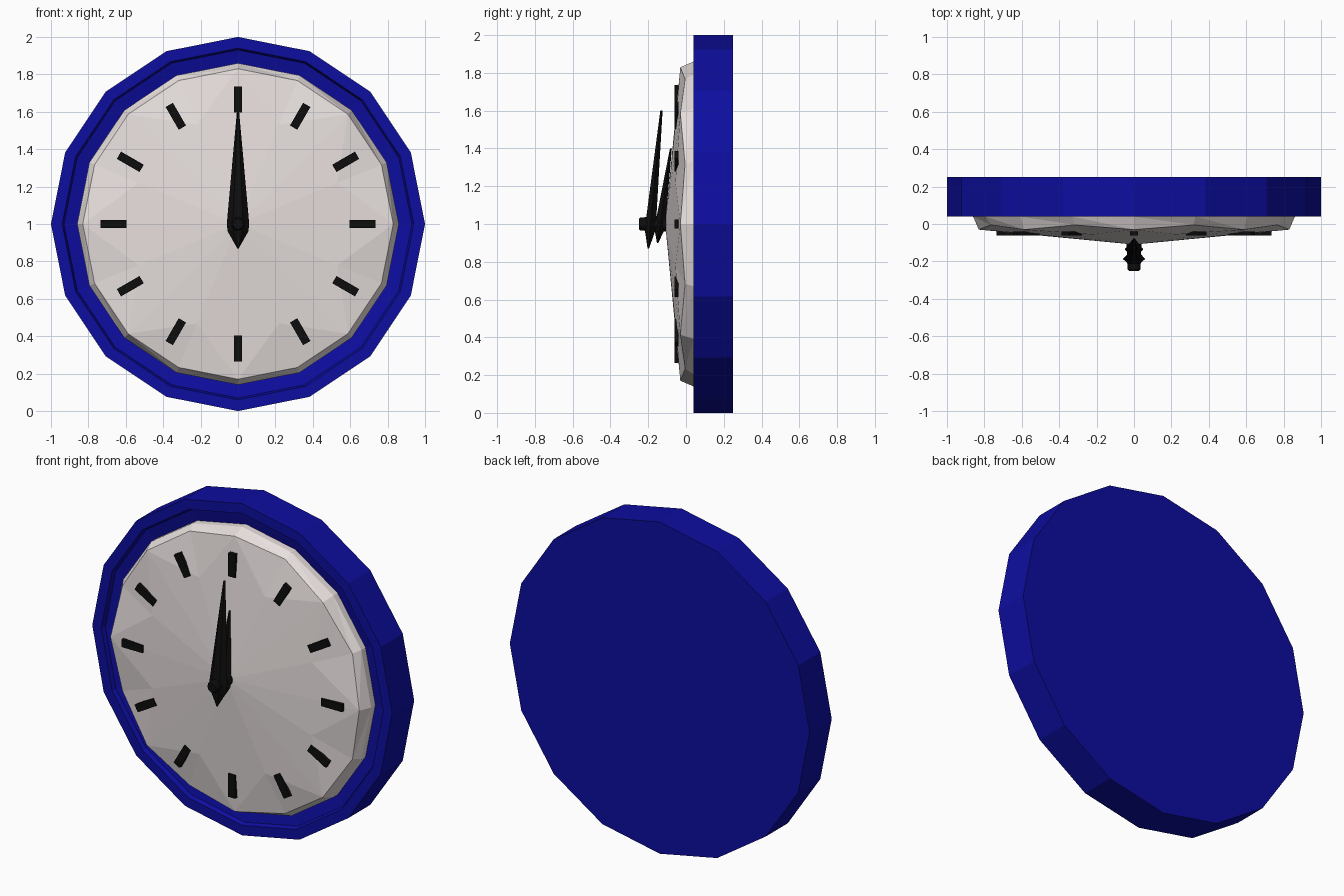
import bpy, bmesh
from math import sin, cos, pi, radians

if "Cube" in bpy.data.objects:
    bpy.data.objects.remove(bpy.data.objects["Cube"])

SIDES = 16


def material(name, rgb):
    m = bpy.data.materials.new(name)
    m.diffuse_color = (*rgb, 1)
    m.use_nodes = True
    m.node_tree.nodes["Principled BSDF"].inputs["Base Color"].default_value = m.diffuse_color
    return m


BLUE = material("blue", (0.004, 0.004, 0.35))
WHITE = material("off_white", (0.80, 0.74, 0.73))
BLACK = material("black", (0.004, 0.004, 0.004))


def finish(bm, name, mat):
    bmesh.ops.remove_doubles(bm, verts=bm.verts, dist=1e-5)
    bmesh.ops.recalc_face_normals(bm, faces=bm.faces)
    mesh = bpy.data.meshes.new(name)
    bm.to_mesh(mesh)
    bm.free()
    mesh.materials.append(mat)
    obj = bpy.data.objects.new(name, mesh)
    bpy.context.collection.objects.link(obj)
    return obj


def polar(r, y, a):
    return (r * sin(a), y, 1 + r * cos(a))


def lathe(name, profile, mat, sides=SIDES):
    """Turn a (radius, y) profile about the clock axis, capping both ends."""
    bm = bmesh.new()
    rings = [[bm.verts.new(polar(r, y, 2 * pi * i / sides)) for i in range(sides)]
             for r, y in profile]
    for a, b in zip(rings, rings[1:]):
        for i in range(sides):
            j = (i + 1) % sides
            bm.faces.new((a[i], a[j], b[j], b[i]))
    bm.faces.new(rings[0])
    bm.faces.new(rings[-1])
    return finish(bm, name, mat)


# Blue case with stepped front rim
lathe("case", [(1, 0.25), (1, 0.04), (0.94, 0.04), (0.93, 0.065), (0.86, 0.08)], BLUE)


# Faceted dial: straight ridges on even spokes, a folded point on odd spokes
def dial():
    bm = bmesh.new()
    apex = bm.verts.new((0, -0.11, 1))
    step = 2 * pi / SIDES
    base, rim, mid = [], [], {}
    for i in range(SIDES):
        a = i * step
        base.append(bm.verts.new(polar(0.86, 0.08, a)))
        rim.append((bm.verts.new(polar(0.86, 0.04, a)),
                    bm.verts.new(polar(0.83, -0.03 if i % 2 == 0 else -0.005, a))))
        if i % 2:
            mid[i] = bm.verts.new(polar(0.575, -0.056, a))
    for i in range(SIDES):
        j = (i + 1) % SIDES
        bm.faces.new((base[i], base[j], rim[j][0], rim[i][0]))
        bm.faces.new((rim[i][0], rim[j][0], rim[j][1]))
        bm.faces.new((rim[i][0], rim[j][1], rim[i][1]))
        odd, even = (i, j) if i % 2 else (j, i)
        bm.faces.new((apex, mid[odd], rim[even][1]))
        bm.faces.new((mid[odd], rim[odd][1], rim[even][1]))
    bm.faces.new(base)
    return finish(bm, "dial", WHITE)


dial()

# Plain bars marking the twelve hours
for h in range(12):
    bm = bmesh.new()
    bmesh.ops.create_cube(bm, size=1)
    bmesh.ops.scale(bm, vec=(0.045, 0.022, 0.14), verts=bm.verts)
    bar = finish(bm, f"hour_mark_{h}", BLACK)
    a = radians(30 * h)
    bar.location = polar(0.665, -0.05, a)
    bar.rotation_euler = (0, a, 0)


# Tapered, slightly tilted hands with six-sided section
def hand(name, stations, y_hub, slope):
    """stations: (z, half width, half depth) from tail to tip."""
    bm = bmesh.new()
    rings = []
    for z, w, d in stations:
        y = y_hub + slope * (z - 1)
        section = [(w, 0), (w * 0.45, d), (-w * 0.45, d),
                   (-w, 0), (-w * 0.45, -d), (w * 0.45, -d)]
        rings.append([bm.verts.new((x, y + dy, z)) for x, dy in section])
    for a, b in zip(rings, rings[1:]):
        for i in range(6):
            j = (i + 1) % 6
            bm.faces.new((a[i], a[j], b[j], b[i]))
    bm.faces.new(rings[0])
    bm.faces.new(rings[-1])
    return finish(bm, name, BLACK)


hand("minute_hand", [(0.87, 0.004, 0.004), (0.96, 0.055, 0.026), (1.0, 0.06, 0.028),
                     (1.6, 0.006, 0.006)], -0.187, 0.095)
hand("hour_hand", [(0.9, 0.004, 0.004), (0.97, 0.046, 0.026), (1.0, 0.05, 0.027),
                   (1.4, 0.005, 0.005)], -0.136, 0.14)

# Hub pin through both hands
lathe("hub", [(0.035, -0.07), (0.04, -0.11), (0.035, -0.24), (0.028, -0.25)], BLACK, 12)
